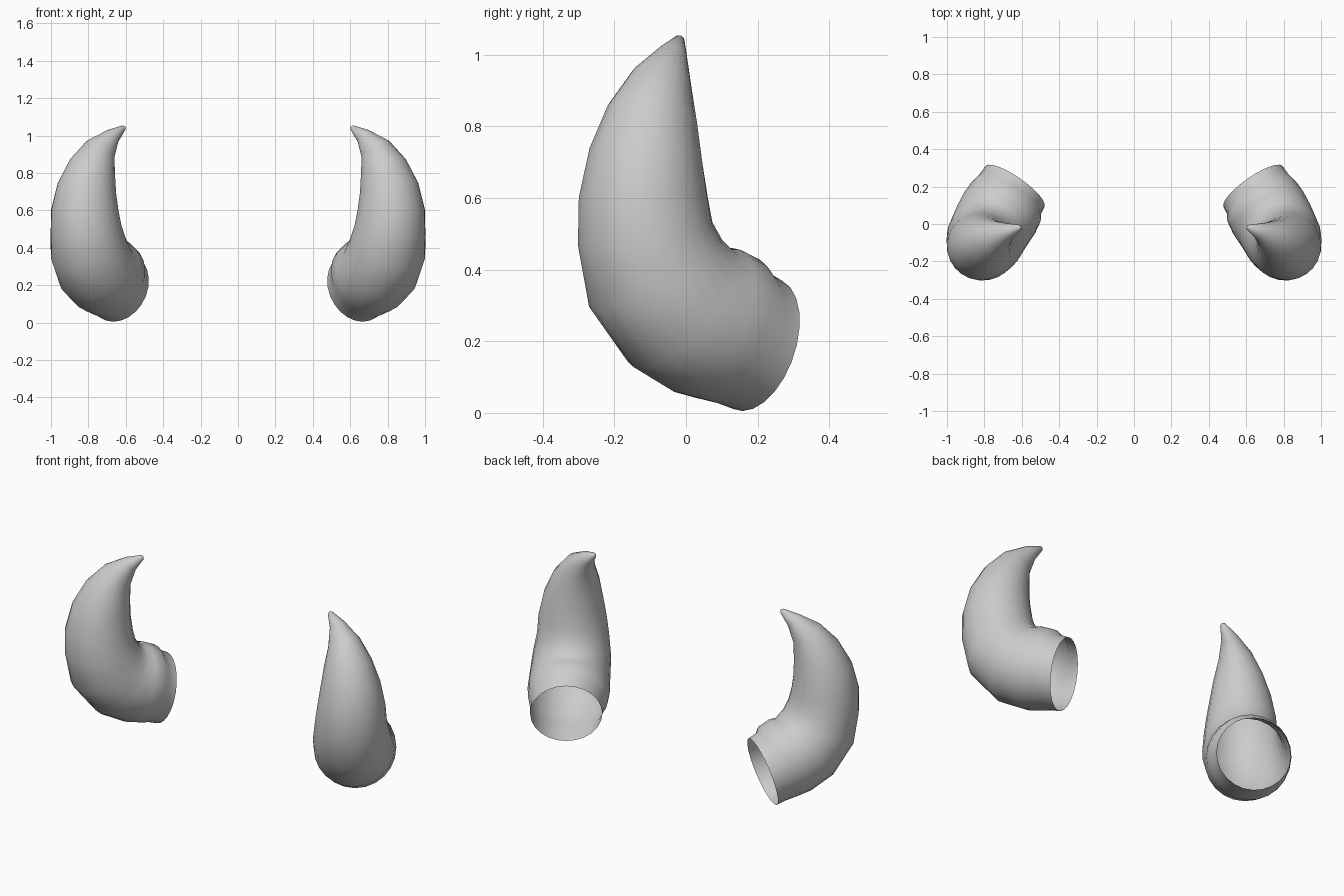
import bpy, bmesh, math
from mathutils import Vector

if "Cube" in bpy.data.objects:
    bpy.data.objects.remove(bpy.data.objects["Cube"])

SIDES = 24
# Ring centres and radii along the horn, from open base to tip: x, y, z, radius
RINGS = [
    (0.637, 0.200, 0.190, 0.192),
    (0.662, 0.158, 0.210, 0.196),
    (0.686, 0.115, 0.235, 0.213),
    (0.718, 0.060, 0.257, 0.219),
    (0.760, -0.010, 0.292, 0.215),
    (0.798, -0.085, 0.390, 0.208),
    (0.812, -0.114, 0.500, 0.191),
    (0.819, -0.119, 0.600, 0.181),
    (0.808, -0.112, 0.720, 0.159),
    (0.778, -0.094, 0.830, 0.128),
    (0.735, -0.068, 0.925, 0.087),
    (0.670, -0.038, 0.998, 0.043),
    (0.610, -0.018, 1.043, 0.014),
]
SIDE = Vector((0.82, 0.57, 0.0))       # horizontal axis across the horn
BASE_DIR = Vector((0.55, -0.79, 0.27))  # direction of the horn at its opening

horn_grey = bpy.data.materials.new("horn_grey")
horn_grey.diffuse_color = (0.6, 0.6, 0.6, 1)
horn_grey.use_nodes = True
horn_grey.node_tree.nodes["Principled BSDF"].inputs["Base Color"].default_value = horn_grey.diffuse_color


def make_horn(name, sign):
    bm = bmesh.new()
    centres = [Vector(r[:3]) for r in RINGS]
    loops = []
    for i, c in enumerate(centres):
        if i < 2:
            t = BASE_DIR.normalized()
        else:
            t = (centres[min(i + 1, len(centres) - 1)] - centres[i - 1]).normalized()
        u = (SIDE - t * SIDE.dot(t)).normalized()
        v = t.cross(u)
        loop = []
        for k in range(SIDES):
            a = 2 * math.pi * k / SIDES
            p = c + RINGS[i][3] * (u * math.cos(a) + v * math.sin(a))
            loop.append(bm.verts.new((sign * p.x, p.y, p.z)))
        loops.append(loop)
    # Skin between rings, base left open
    for a, b in zip(loops, loops[1:]):
        for k in range(SIDES):
            n = (k + 1) % SIDES
            quad = (a[k], a[n], b[n], b[k])
            bm.faces.new(quad if sign > 0 else quad[::-1])
    # Blunt rounded tip
    end = centres[-1] + (centres[-1] - centres[-2]).normalized() * 0.01
    tip = bm.verts.new((sign * end.x, end.y, end.z))
    for k in range(SIDES):
        tri = (loops[-1][k], loops[-1][(k + 1) % SIDES], tip)
        bm.faces.new(tri if sign > 0 else tri[::-1])
    for f in bm.faces:
        f.smooth = True
    mesh = bpy.data.meshes.new(name)
    bm.to_mesh(mesh)
    bm.free()
    mesh.materials.append(horn_grey)
    bpy.context.collection.objects.link(bpy.data.objects.new(name, mesh))


make_horn("right_horn", 1)
make_horn("left_horn", -1)
